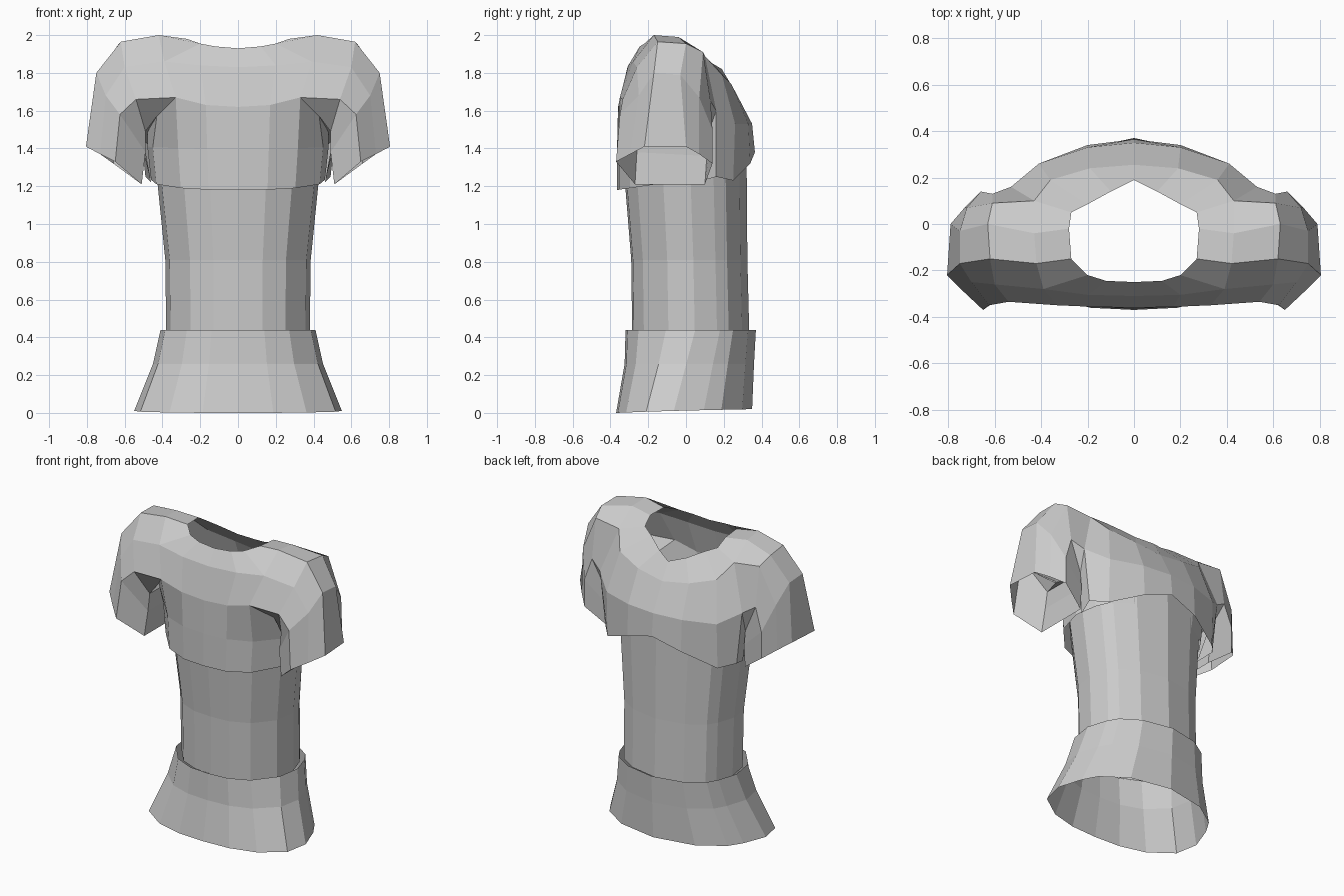
import bpy
import bmesh

default_cube = bpy.data.objects.get("Cube")
if default_cube:
    bpy.data.objects.remove(default_cube, do_unlink=True)

# One plain cloth colour
cloth = bpy.data.materials.new("grey_cloth")
cloth.use_nodes = True
cloth_colour = (0.6, 0.6, 0.6, 1.0)
cloth.diffuse_color = cloth_colour
for node in cloth.node_tree.nodes:
    if node.type == "BSDF_PRINCIPLED":
        node.inputs["Base Color"].default_value = cloth_colour


def loft(name, rows, closed=False):
    """Skin rows of points on the left half, then mirror them across x."""
    bm = bmesh.new()
    grid = [[bm.verts.new(point) for point in row] for row in rows]
    for lower, upper in zip(grid, grid[1:]):
        count = len(lower)
        for i in range(count if closed else count - 1):
            j = (i + 1) % count
            bm.faces.new((lower[i], lower[j], upper[j], upper[i]))
    bmesh.ops.recalc_face_normals(bm, faces=bm.faces)
    mesh = bpy.data.meshes.new(name)
    bm.to_mesh(mesh)
    bm.free()
    mesh.materials.append(cloth)
    part = bpy.data.objects.new(name, mesh)
    bpy.context.collection.objects.link(part)
    mirror = part.modifiers.new("mirror", "MIRROR")
    mirror.use_axis[0] = True
    mirror.use_clip = True
    mirror.merge_threshold = 0.001


# Half outline of the torso, front centre to back centre, in unit form
outline = [(0, -1), (.34, -.97), (.66, -.8), (.94, -.38), (1, .07),
           (.9, .45), (.8, .65), (.5, .88), (0, 1)]


def torso_ring(half_width, front, back, z_front, z_back, sweep=0):
    """Fit the outline to a width, depth and tilt; sweep pulls the sides forward."""
    ring = []
    for across, along in outline:
        blend = (along + 1) / 2
        forward = sweep * across * (1 - along * along)
        ring.append((across * half_width,
                     front + (back - front) * blend - forward,
                     z_front + (z_back - z_front) * blend))
    return ring


# Flared hem below the waist
loft("flared_hem", [
    torso_ring(.55, -.37, .35, 0, .02, sweep=.08),
    torso_ring(.45, -.325, .36, .26, .26, sweep=.04),
    torso_ring(.41, -.32, .37, .44, .44),
])

# Fitted waist, tucked into the hem and under the chest
loft("waist", [
    torso_ring(.38, -.285, .335, .42, .42),
    torso_ring(.385, -.29, .325, .81, .81),
    torso_ring(.44, -.325, .32, 1.24, 1.45),
])

# Chest, joined along its top to the front of the yoke and the armpit
front_edge = [(0, -.36, 1.62), (.17, -.357, 1.63), (.33, -.35, 1.67)]
armpit_front = (.43, -.23, 1.57)
loft("chest", [
    torso_ring(.46, -.365, .315, 1.18, 1.28),
    torso_ring(.48, -.365, .32, 1.4, 1.42),
    [*front_edge, armpit_front, *torso_ring(.48, -.355, .32, 1.6, 1.54)[4:]],
])

# Yoke: neckline and shoulder rows, front centre to back centre
neckline = [(0, -.25, 1.93), (.12, -.245, 1.94), (.2, -.22, 1.955),
            (.27, -.15, 1.98), (.28, -.02, 1.975), (.27, .05, 1.93),
            (.2, .085, 1.9), (.1, .14, 1.85), (0, .19, 1.82)]
shoulder = [(0, -.31, 1.83), (.2, -.305, 1.84), (.39, -.28, 1.86),
            (.42, -.17, 2.0), (.43, -.04, 1.99), (.43, .1, 1.89),
            (.36, .19, 1.79), (.19, .24, 1.74), (0, .255, 1.71)]
loft("yoke", [neckline, shoulder])
loft("yoke_front", [shoulder[:3], front_edge])

# Back panel, with a lower edge that rises at the spine
back_middle = [(.53, .16, 1.6), (.41, .26, 1.53), (.2, .33, 1.53), (0, .35, 1.53)]
back_edge = [(.49, .16, 1.25), (.41, .25, 1.23), (.2, .34, 1.32), (0, .365, 1.38)]
loft("back_panel", [shoulder[5:], back_middle, back_edge])

# Side panels that close the back of the armpit
sleeve_pit = (.52, .11, 1.46)
loft("armpit_panel", [[back_middle[0], sleeve_pit],
                      [back_edge[0], (.46, .05, 1.22)]])

# Sleeves: rings from the armhole out to the cuff
armhole = [front_edge[2], *shoulder[2:6], back_middle[0],
           (.43, .1, 1.38), armpit_front]
upper_arm = [(.54, -.335, 1.66), (.6, -.26, 1.83), (.62, -.15, 1.965),
             (.63, 0, 1.955), (.61, .09, 1.91), (.61, .13, 1.65),
             sleeve_pit, (.49, -.24, 1.49)]
lower_arm = [(.625, -.35, 1.58), (.7, -.25, 1.68), (.75, -.17, 1.8),
             (.75, -.03, 1.79), (.72, .07, 1.67), (.66, .14, 1.5),
             (.51, .11, 1.36), (.49, -.26, 1.38)]
cuff = [(.65, -.37, 1.33), (.73, -.295, 1.37), (.805, -.22, 1.41),
        (.79, 0, 1.41), (.73, .07, 1.37), (.66, .14, 1.32),
        (.51, .1, 1.21), (.51, -.27, 1.21)]
loft("sleeves", [armhole, upper_arm, lower_arm, cuff], closed=True)
